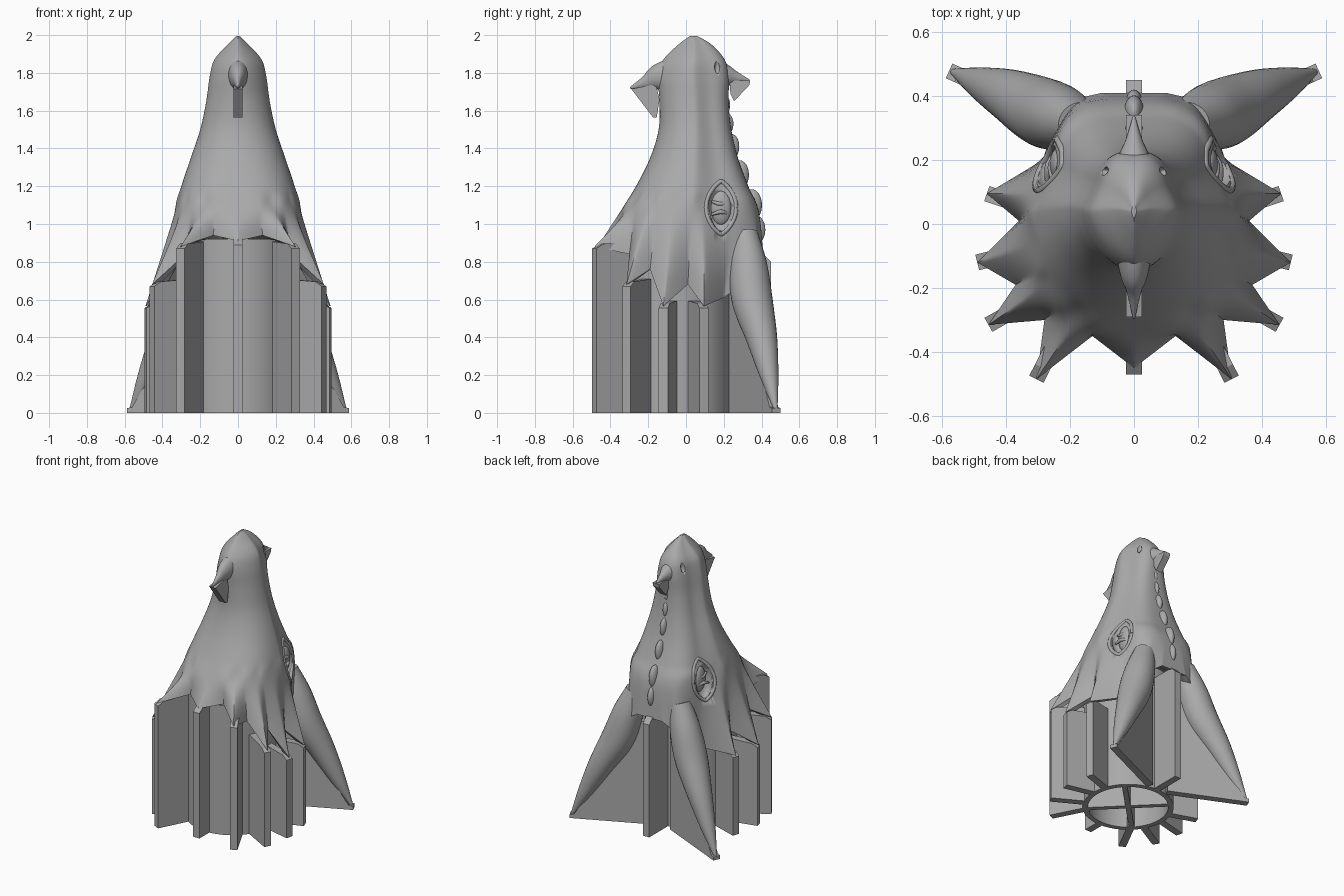
import bpy, bmesh, math
from mathutils import Vector
from mathutils.bvhtree import BVHTree

if "Cube" in bpy.data.objects:
    bpy.data.objects.remove(bpy.data.objects["Cube"], do_unlink=True)

grey = bpy.data.materials.new("plain grey")
grey.use_nodes = True
grey.diffuse_color = (0.4, 0.4, 0.4, 1)
grey.node_tree.nodes["Principled BSDF"].inputs["Base Color"].default_value = (0.4, 0.4, 0.4, 1)


def finish(name, bm, smooth=None):
    bmesh.ops.recalc_face_normals(bm, faces=bm.faces)
    mesh = bpy.data.meshes.new(name)
    bm.to_mesh(mesh)
    bm.free()
    mesh.materials.append(grey)
    ob = bpy.data.objects.new(name, mesh)
    bpy.context.collection.objects.link(ob)
    if smooth:
        bpy.ops.object.select_all(action='DESELECT')
        ob.select_set(True)
        bpy.context.view_layer.objects.active = ob
        bpy.ops.object.shade_smooth_by_angle(angle=math.radians(smooth))
    return ob


def spline(pts, s):
    """Catmull-Rom point at parameter s, counted in control points."""
    i = min(int(s), len(pts) - 2)
    t = s - i
    b, c = pts[i], pts[i + 1]
    a = pts[i - 1] if i else b * 2 - c
    d = pts[i + 2] if i + 2 < len(pts) else c * 2 - b
    return (b * 2 + (c - a) * t + (a * 2 - b * 5 + c * 4 - d) * t ** 2
            + (b * 3 - a - c * 3 + d) * t ** 3) / 2


def skin(bm, rows):
    """Join closed rows of points and cap both ends."""
    rings = [[bm.verts.new(p) for p in row] for row in rows]
    n = len(rings[0])
    for a, b in zip(rings, rings[1:]):
        for i in range(n):
            bm.faces.new((a[i], a[(i + 1) % n], b[(i + 1) % n], b[i]))
    for ring in (rings[0], rings[-1]):
        mid = bm.verts.new(sum((v.co for v in ring), Vector()) / n)
        for i in range(n):
            bm.faces.new((ring[i], ring[(i + 1) % n], mid))


def tube(name, pts, radii, sides=20, steps=6, flat=1.0):
    pts = [Vector(p) for p in pts]
    rad = [Vector((r, 0, 0)) for r in radii]
    bm, rows = bmesh.new(), []
    count = (len(pts) - 1) * steps
    for k in range(count + 1):
        s = k / steps
        c, r = spline(pts, s), max(spline(rad, s).x, 0.003)
        ahead = spline(pts, min(s + 0.05, len(pts) - 1)) - spline(pts, max(s - 0.05, 0))
        q = ahead.to_track_quat('Z', 'Y')
        rows.append([c + q @ Vector((r * flat * math.cos(a), r * math.sin(a), 0))
                     for a in (math.tau * j / sides for j in range(sides))])
    skin(bm, rows)
    return finish(name, bm, 50)


def ball(name, loc, size):
    bm = bmesh.new()
    bmesh.ops.create_uvsphere(bm, u_segments=24, v_segments=16, radius=1)
    bmesh.ops.scale(bm, vec=size, verts=bm.verts)
    bmesh.ops.translate(bm, vec=loc, verts=bm.verts)
    return finish(name, bm, 60)


HUB = -0.06  # y of the support column's axis


def plate(name, profile, angle, width=0.05, centre=HUB):
    """Upright plate: (radius, height) profile turned about an upright axis."""
    bm = bmesh.new()
    out = Vector((math.sin(angle), -math.cos(angle), 0))
    side = Vector((out.y, -out.x, 0)) * width / 2
    a, b = ([bm.verts.new(out * r + side * s + Vector((0, centre, z))) for r, z in profile]
            for s in (-1, 1))
    bm.faces.new(a)
    bm.faces.new(b)
    for i in range(len(a)):
        j = (i + 1) % len(a)
        bm.faces.new((a[i], a[j], b[j], b[i]))
    return finish(name, bm)


# Head sections: height, front y, back y, half width, roundness
sections = [(1.995, .02, .06, .008, 1.4), (1.95, -.04, .135, .055, 1.4),
            (1.87, -.12, .205, .125, 1.5), (1.78, -.15, .228, .15, 1.6),
            (1.65, -.14, .225, .168, 1.9), (1.5, -.145, .24, .2, 2.1),
            (1.35, -.19, .275, .25, 2.2), (1.2, -.265, .33, .3, 2.4),
            (1.07, -.345, .385, .334, 2.5)]

# Frill edge, alternating spike tips and valleys, from front to back
frill = [Vector(p) for p in [
    (0, -.45, .91), (.13, -.35, .94), (.305, -.485, .88), (.28, -.3, .84),
    (.455, -.315, .68), (.37, -.19, .76), (.49, -.12, .565), (.36, .01, .68),
    (.46, .095, .565), (.285, .2, .61), (.23, .38, .74), (.1, .41, .83), (0, .41, .83)]]


def section_point(sec, a):
    """Rounded section, boxier and narrower towards the back."""
    z, front, back, half, n = sec
    c, s = -math.cos(a), math.sin(a)
    f = min(1, max(0, c * 2))
    f = f * f * (3 - 2 * f)
    n += f
    k = (abs(c) ** n + abs(s) ** n) ** (-1 / n)
    half *= 1 - 0.2 * f
    return Vector((half * s * k, (front + back) / 2 + (back - front) / 2 * c * k, z))


# Head shell lofted down to the frill, then closed underneath
SUB, STEP = 8, 5
columns = []
for k in range((len(frill) - 1) * SUB + 1):
    i = min(k // SUB, len(frill) - 2)
    t = k / SUB - i
    e = t * t * (3 - 2 * t) * 0.8 + t * 0.2
    edge = frill[i].lerp(frill[i + 1], e)
    a0, a1 = (math.atan2(p.x, -p.y) for p in (frill[i], frill[i + 1]))
    ctrl = [section_point(s, a0 + (a1 - a0) * t) for s in sections] + [edge]
    col = [spline(ctrl, j / STEP) for j in range((len(ctrl) - 1) * STEP + 1)]
    inner = edge.lerp(Vector((0, 0, edge.z)), 0.12) + Vector((0, 0, 0.015))
    col += [inner, Vector((edge.x * .6, edge.y * .6, .92))]
    columns.append(col)
mirror = [[Vector((-p.x, p.y, p.z)) for p in col] for col in columns[-2:0:-1]]
bm = bmesh.new()
skin(bm, list(zip(*(columns + mirror))))
surface = BVHTree.FromBMesh(bm)
head = finish("head", bm, 40)


def on_head(s, y, z, lift=0.0):
    """Point on the side of the head, moved outward by lift."""
    hit = surface.ray_cast(Vector((s, y, z)), Vector((-s, 0, 0)))[0]
    return hit + Vector((s * lift, 0, 0))


EYE_Y, EYE_Z = .185, 1.085
for s, side in ((1, "left"), (-1, "right")):
    # Eye sockets and nostrils carved from the head
    for cutter in (ball("socket_cutter", on_head(s, EYE_Y, EYE_Z, .01), (.05, .068, .125)),
                   ball("nostril_cutter", on_head(s, .165, 1.83), (.018, .014, .035))):
        mod = head.modifiers.new("carve", 'BOOLEAN')
        mod.operation, mod.solver, mod.object = 'DIFFERENCE', 'EXACT', cutter
        bpy.context.view_layer.objects.active = head
        bpy.ops.object.modifier_apply(modifier=mod.name)
        bpy.data.objects.remove(cutter, do_unlink=True)

    # Eyes with almond rims and heavy lids
    ball(side + "_eyeball", on_head(s, EYE_Y, EYE_Z, -.03), (.03, .055, .09))
    rim = []
    for k in range(25):
        a = math.tau * k / 24
        dy = .08 * math.cos(a) * abs(math.cos(a)) ** .6
        rim.append(on_head(s, EYE_Y + dy, EYE_Z + .14 * math.sin(a), -.004))
    tube(side + "_eye_rim", rim, [.012] * 25, 8, 2)
    for dz in (-.035, .035):
        tube(side + "_eyelid", [on_head(s, EYE_Y - .05, EYE_Z + dz, -.02),
                                on_head(s, EYE_Y, EYE_Z + dz * .6, -.003),
                                on_head(s, EYE_Y + .05, EYE_Z + dz, -.02)], [.006, .012, .006], 8)

    # Great horns sweeping down and outward
    tube(side + "_horn", [(s * .17, .31, .95), (s * .225, .33, .78), (s * .285, .35, .6),
                          (s * .385, .4, .4), (s * .48, .44, .2), (s * .565, .475, .02)],
         [.07, .1, .108, .083, .05, .01], 28, 8)

    # Support plates under horns and frill spikes
    plate(side + "_horn_support", [(.08, 0), (.635, 0), (.635, .025), (.605, .03), (.5, .2),
                                   (.4, .4), (.3, .6), (.22, .72), (.08, .74)],
          s * math.atan2(.57, -.26), centre=.215)
    for i, centre, start in ((2, .11, .4), (4, HUB, .28), (6, 0, .28), (8, HUB, .28)):
        tip = frill[i]
        r = math.hypot(tip.x, tip.y - centre)
        plate(side + "_frill_support", [(start, 0), (r, 0), (r, tip.z - .01),
                                        (r - .04, tip.z + .015), (start, tip.z + .03)],
              s * math.atan2(tip.x, centre - tip.y), centre=centre)

# Snout spikes with their small wedge supports
tube("front_snout_spike", [(0, -.06, 1.79), (0, -.15, 1.775), (0, -.215, 1.75), (0, -.295, 1.72)],
     [.095, .07, .034, .005], flat=.65)
tube("back_snout_spike", [(0, .08, 1.8), (0, .2, 1.785), (0, .265, 1.775), (0, .335, 1.76)],
     [.1, .066, .032, .005], flat=.8)
plate("front_spike_support", [(.29, 1.715), (.175, 1.565), (.155, 1.565), (.14, 1.66), (.16, 1.74)],
      0, centre=0)
plate("back_spike_support", [(.34, 1.76), (.335, 1.735), (.255, 1.65), (.235, 1.69), (.23, 1.76)],
      math.pi, centre=0)

# Bumps down the back ridge
for y, z, r in ((.2, 1.63, .034), (.215, 1.53, .036), (.24, 1.41, .042),
                (.285, 1.26, .048), (.35, 1.1, .052), (.375, .97, .045)):
    ball("ridge_bump", (0, y, z), (r * .6, r, r * 1.6))

# Hollow support column, centre plates and inner braces
plate("front_support", [(.28, 0), (.41, 0), (.41, .89), (.37, .92), (.28, .92)], 0)
plate("back_support", [(.28, 0), (.51, 0), (.51, .8), (.47, .84), (.28, .84)], math.pi)
bm = bmesh.new()
loops = [[Vector((r * math.cos(math.tau * k / 48), HUB + r * math.sin(math.tau * k / 48), z))
          for k in range(48)] for r, z in ((.3, 0), (.3, .92), (.265, .92), (.265, 0))]
rings = [[bm.verts.new(p) for p in loop] for loop in loops]
for a, b in zip(rings, rings[1:] + rings[:1]):
    for k in range(48):
        bm.faces.new((a[k], a[(k + 1) % 48], b[(k + 1) % 48], b[k]))
finish("support_column", bm, 30)
for angle in (math.radians(45), math.radians(-45)):
    plate("inner_brace", [(-.275, 0), (.275, 0), (.275, .8), (-.275, .8)], angle, .035)
